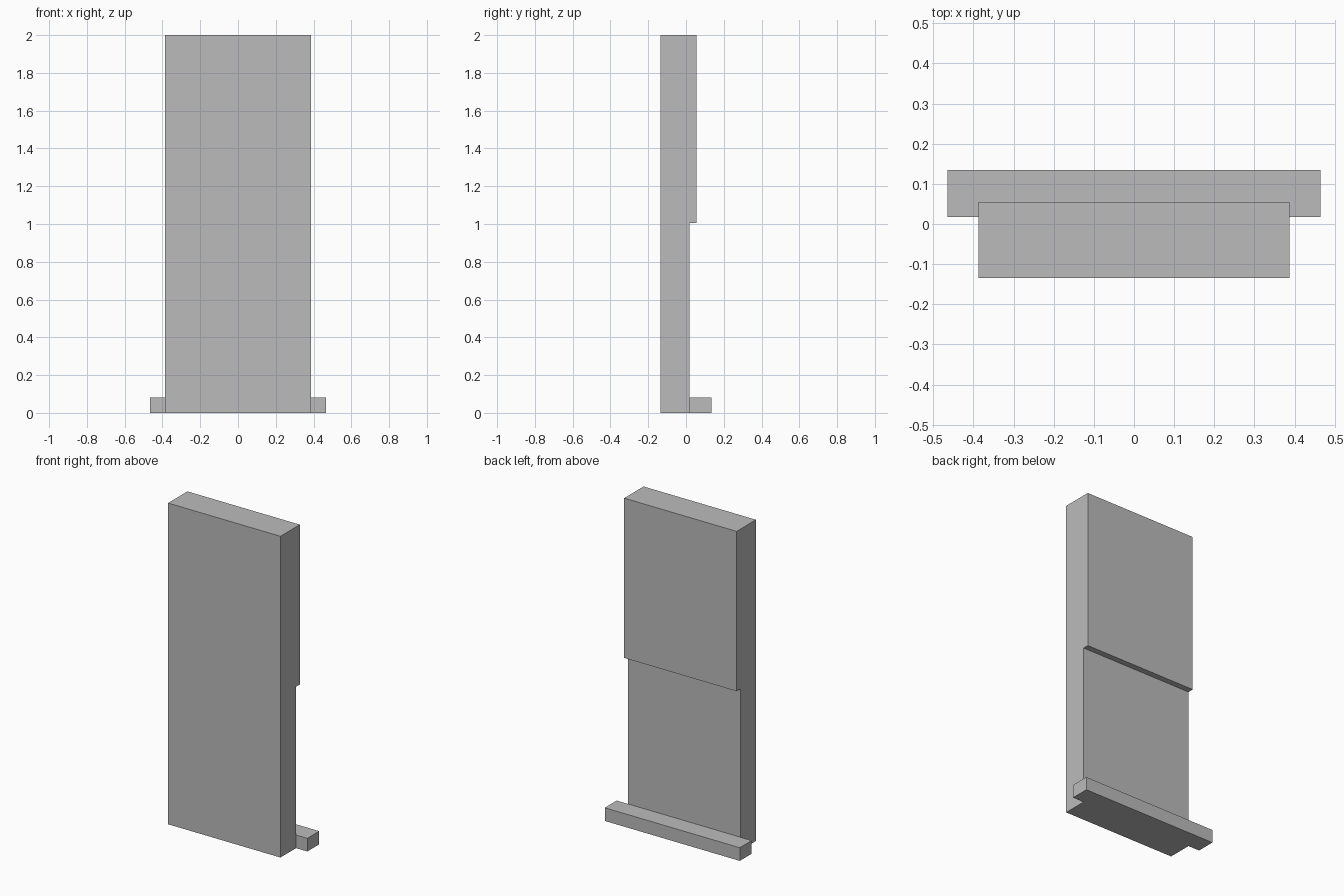
import bpy
import bmesh

cube = bpy.data.objects.get("Cube")
if cube:
    bpy.data.objects.remove(cube, do_unlink=True)

# Single plain grey finish
grey = bpy.data.materials.new("plain_grey")
grey.use_nodes = True
colour = (0.5, 0.5, 0.5, 1.0)
grey.diffuse_color = colour
grey.node_tree.nodes["Principled BSDF"].inputs["Base Color"].default_value = colour


def extrude_profile(name, profile, half_width):
    """Sweep a closed (y, z) side profile symmetrically along x."""
    bm = bmesh.new()
    face = bm.faces.new([bm.verts.new((-half_width, y, z)) for y, z in profile])
    side = bmesh.ops.extrude_face_region(bm, geom=[face])
    moved = [v for v in side["geom"] if isinstance(v, bmesh.types.BMVert)]
    bmesh.ops.translate(bm, verts=moved, vec=(2 * half_width, 0, 0))
    bmesh.ops.recalc_face_normals(bm, faces=bm.faces)
    mesh = bpy.data.meshes.new(name)
    bm.to_mesh(mesh)
    bm.free()
    mesh.materials.append(grey)
    obj = bpy.data.objects.new(name, mesh)
    bpy.context.collection.objects.link(obj)
    return obj


front, recess, overhang, back = -0.135, 0.018, 0.055, 0.135
height, step, sill_top = 2.0, 1.005, 0.082

# Tall panel whose upper half is thicker towards the back
extrude_profile("window_panel", [
    (front, 0), (recess, 0), (recess, step),
    (overhang, step), (overhang, height), (front, height),
], 0.387)

# Wider sill along the foot of the back face
extrude_profile("window_sill", [
    (recess, 0), (back, 0), (back, sill_top), (recess, sill_top),
], 0.465)
